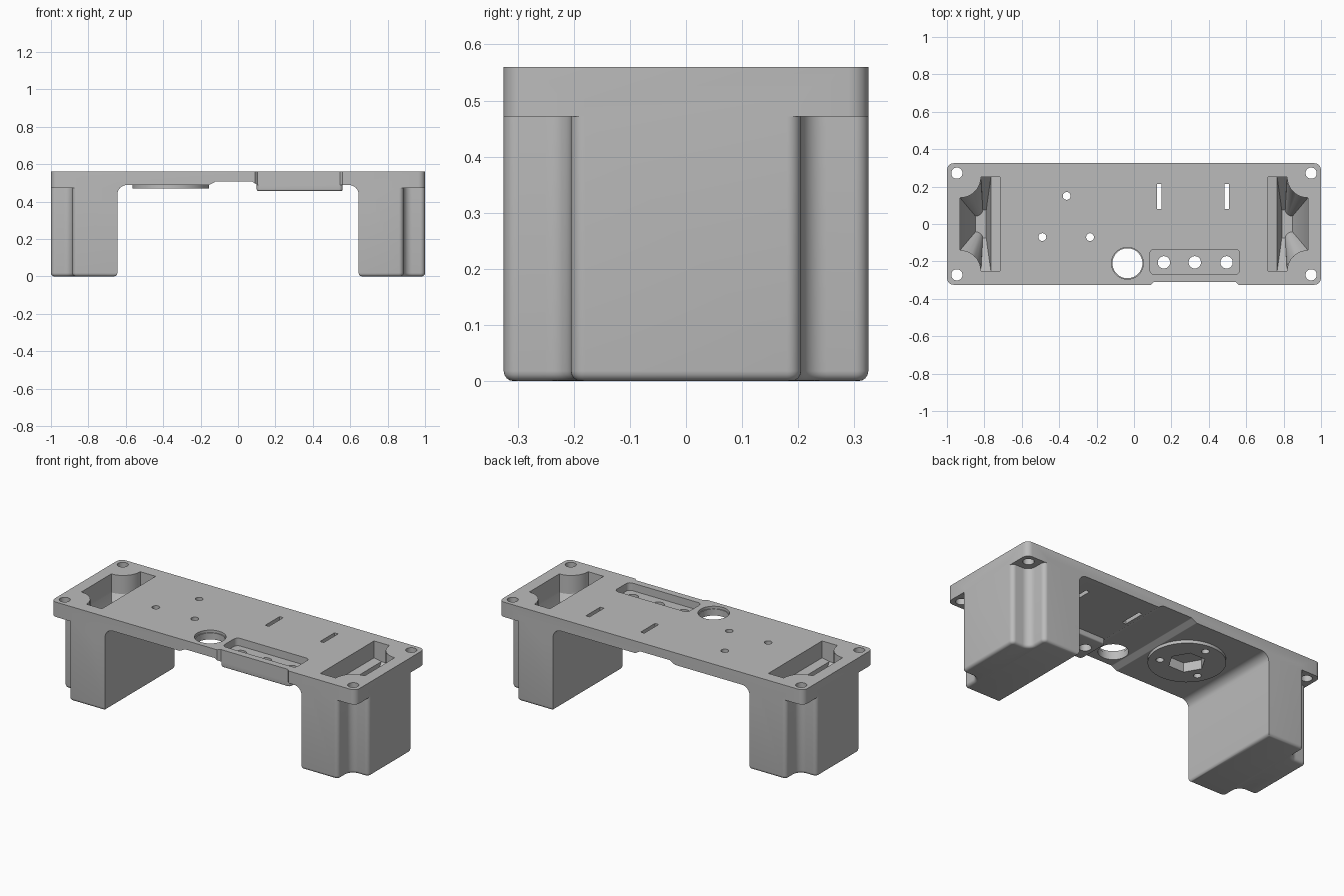
import bpy, bmesh, math
from mathutils import Vector

if "Cube" in bpy.data.objects:
    bpy.data.objects.remove(bpy.data.objects["Cube"])

TOP, LEDGE, HALF_Y, LEG_X = 0.56, 0.472, 0.325, 0.645

grey = bpy.data.materials.new("light_grey")
grey.use_nodes = True
grey.diffuse_color = (0.5, 0.5, 0.5, 1)
grey.node_tree.nodes["Principled BSDF"].inputs["Base Color"].default_value = (0.5, 0.5, 0.5, 1)


def rounded(points, steps=8):
    """Outline from (x, y, radius) corners, each rounded by an arc."""
    out = []
    for i, (x, y, r) in enumerate(points):
        p = Vector((x, y))
        if r == 0:
            out.append((x, y))
            continue
        a = (Vector(points[i - 1][:2]) - p).normalized()
        b = (Vector(points[(i + 1) % len(points)][:2]) - p).normalized()
        half = a.angle(b) / 2
        center = p + (a + b).normalized() * (r / math.sin(half))
        reach = r / math.tan(half)
        start, end = p + a * reach - center, p + b * reach - center
        turn = start.angle_signed(end)
        for k in range(steps + 1):
            t = -turn * k / steps
            c, s = math.cos(t), math.sin(t)
            out.append((center.x + start.x * c - start.y * s,
                        center.y + start.x * s + start.y * c))
    return out


def circle(x, y, r, n=32):
    return [(x + r * math.cos(math.tau * i / n), y + r * math.sin(math.tau * i / n))
            for i in range(n)]


def box(x0, x1, y0, y1, r=0):
    return rounded([(x0, y0, r), (x1, y0, r), (x1, y1, r), (x0, y1, r)])


def loft(name, rings, bevel=None):
    """Closed solid through rings of equal length; bevel = (edge rule, width)."""
    bm = bmesh.new()
    loops = [[bm.verts.new(p) for p in ring] for ring in rings]
    n = len(loops[0])
    for lo, hi in zip(loops, loops[1:]):
        for i in range(n):
            j = (i + 1) % n
            bm.faces.new((lo[i], lo[j], hi[j], hi[i]))
    bm.faces.new(loops[0])
    bm.faces.new(loops[-1])
    bmesh.ops.remove_doubles(bm, verts=bm.verts, dist=1e-5)
    bmesh.ops.recalc_face_normals(bm, faces=bm.faces)
    if bevel:
        rule, width = bevel
        bmesh.ops.bevel(bm, geom=[e for e in bm.edges if rule(*e.verts)], offset=width,
                        segments=4, profile=0.5, affect='EDGES', clamp_overlap=False)
        bmesh.ops.recalc_face_normals(bm, faces=bm.faces)
    mesh = bpy.data.meshes.new(name)
    bm.to_mesh(mesh)
    bm.free()
    mesh.materials.append(grey)
    ob = bpy.data.objects.new(name, mesh)
    bpy.context.collection.objects.link(ob)
    return ob


def prism(name, outline, z0, z1, bevel=None):
    return loft(name, [[(x, y, z) for x, y in outline] for z in (z0, z1)], bevel)


def combine(target, tool, operation):
    mod = target.modifiers.new(tool.name, 'BOOLEAN')
    mod.object, mod.operation, mod.solver = tool, operation, 'EXACT'
    bpy.context.view_layer.update()
    result = target.evaluated_get(bpy.context.evaluated_depsgraph_get())
    mesh = bpy.data.meshes.new_from_object(result)
    target.modifiers.clear()
    target.data = mesh
    bpy.data.objects.remove(tool)


def cut(outline, z0, z1):
    combine(body, prism("cutter", outline, z0, z1), 'DIFFERENCE')


# Bridge plate: side profile with filleted roots and a raised middle underside
right = [(0.075, 0.507, 0.012), (0.105, 0.488, 0.012), (LEG_X, 0.488, 0.05), (LEG_X, 0.4, 0),
         (0.72, 0.4, 0), (0.72, LEDGE, 0), (1, LEDGE, 0), (1, TOP, 0)]
left = [(-x, z, r) for x, z, r in reversed(right)]
left[-2:] = [(-0.155, 0.488, 0.012), (-0.12, 0.507, 0.012)]
profile = rounded(left + right)
body = loft("bracket_body", [[(x, y, z) for x, z in profile] for y in (-HALF_Y, HALF_Y)],
            (lambda a, b: abs(a.co.x) > 0.99 and abs(b.co.x) > 0.99
             and abs(a.co.y - b.co.y) < 0.01 and a.co.x * b.co.x > 0, 0.035))

# Legs with rounded screw reliefs at the outer corners
corner = [(LEG_X, HALF_Y, 0), (0.885, HALF_Y, 0.025), (0.885, 0.205, 0.045), (1, 0.205, 0.025)]
for s in (1, -1):
    half = corner + [(x, -y, r) for x, y, r in reversed(corner)]
    outline = [(s * x, y) for x, y in rounded(half)]
    combine(body, prism("leg", outline, 0, LEDGE + 0.03,
                        (lambda a, b: a.co.z + b.co.z < 0.001, 0.018)), 'UNION')

# Round boss and rectangular boss under the plate
combine(body, prism("round_boss", circle(-0.36, 0, 0.205, 48), 0.47, 0.52), 'UNION')
combine(body, prism("panel_boss", box(0.1, 0.56, -0.31, -0.11, 0.02), 0.457, 0.52,
                    (lambda a, b: a.co.z + b.co.z < 0.92, 0.008)), 'UNION')

# Hexagonal nut recess, and three screw holes around it
cut(circle(-0.36, 0, 0.1, 6), 0.4, 0.525)
for x, y in ((-0.36, 0.15), (-0.49, -0.07), (-0.235, -0.07)):
    cut(circle(x, y, 0.021, 20), 0.4, 0.6)

# Cable hole, slots, and the switch panel with its holes
cut(circle(-0.035, -0.21, 0.08, 48), 0.4, 0.6)
cut(circle(-0.035, -0.21, 0.085, 48), 0.545, 0.6)
for x in (0.135, 0.495):
    cut(box(x - 0.012, x + 0.012, 0.08, 0.215), 0.4, 0.6)
cut(box(0.085, 0.565, -0.27, -0.135, 0.025), 0.515, 0.6)
for x in (0.16, 0.325, 0.495):
    cut(circle(x, -0.205, 0.033), 0.4, 0.6)

# Shallow relief along the front edge
cut([(0.09, -0.34), (0.09, -HALF_Y), (0.105, -0.31), (0.545, -0.31),
     (0.56, -HALF_Y), (0.56, -0.34)], 0.4, 0.6)

# Funnel pockets above the legs, and corner screw holes
arc = [(0.93 - 0.112 * math.cos(t), 0.252 - 0.112 * math.sin(t))
       for t in (math.pi / 2 * k / 8 for k in range(9))]
side = [(0.717, 0.252), (0.765, 0.252)] + arc
pocket = side + [(x, -y) for x, y in reversed(side)]
inner = [(max(x, 0.765), y) for x, y in pocket]
floor = [(0.79 + (x - 0.765) * 0.35, y * 0.3) for x, y in inner]
for s in (1, -1):
    levels = ((pocket, 0.6), (pocket, 0.46), (inner, 0.45), (floor, 0.27))
    combine(body, loft("pocket", [[(s * x, y, z) for x, y in ring] for ring, z in levels]),
            'DIFFERENCE')
    for y in (-0.272, 0.272):
        cut(circle(s * 0.947, y, 0.03), 0.44, 0.6)

# Smooth the fillets, keep the machined edges sharp
bpy.ops.object.select_all(action='DESELECT')
body.select_set(True)
bpy.context.view_layer.objects.active = body
bpy.ops.object.shade_smooth_by_angle(angle=math.radians(30))
